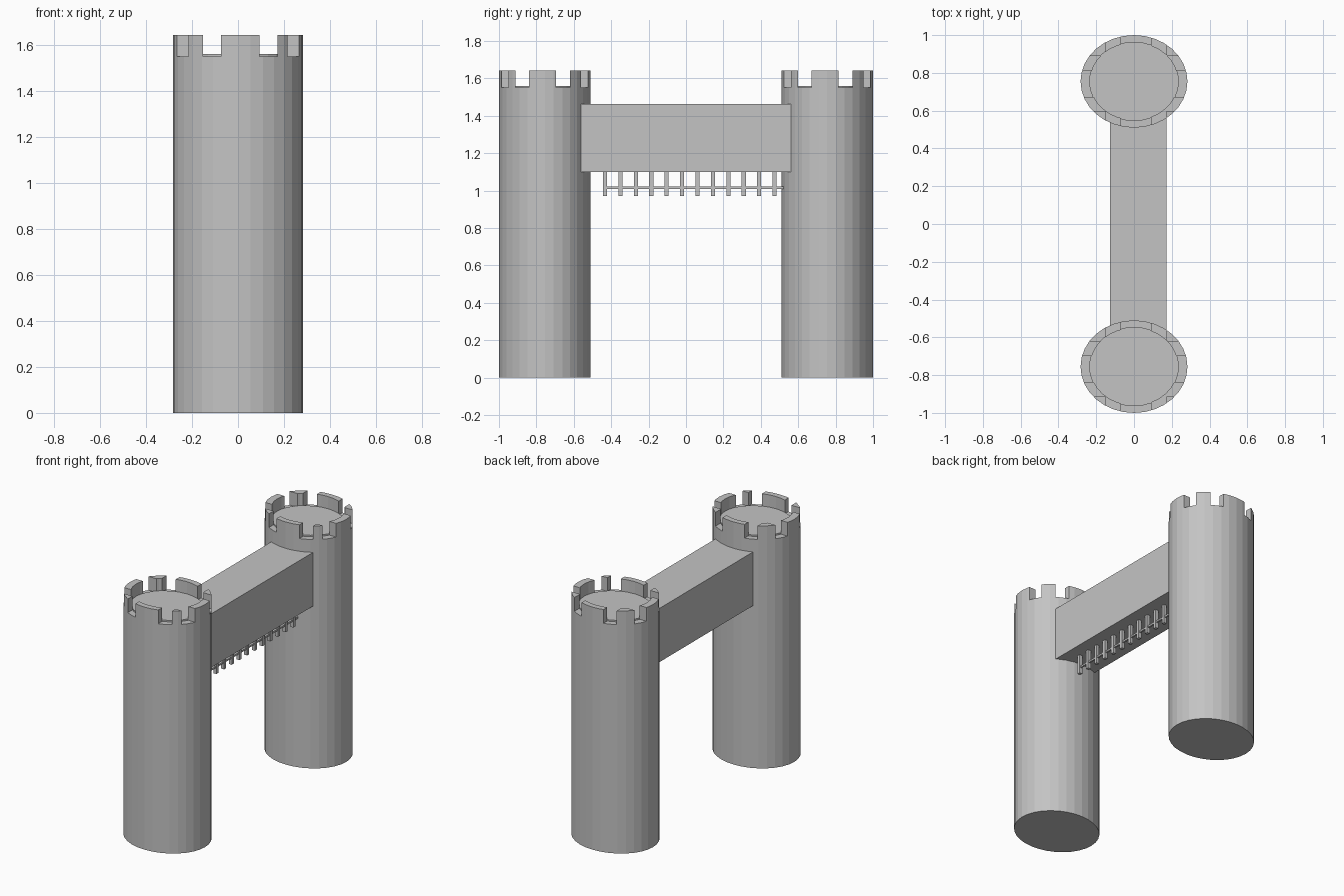
import bpy, bmesh, math
from mathutils import Matrix, Vector

if "Cube" in bpy.data.objects:
    bpy.data.objects.remove(bpy.data.objects["Cube"])

stone = bpy.data.materials.new("grey stone")
stone.diffuse_color = (0.55, 0.55, 0.55, 1)
stone.use_nodes = True
stone.node_tree.nodes["Principled BSDF"].inputs["Base Color"].default_value = stone.diffuse_color


def add_object(name, mesh, loc=(0, 0, 0)):
    ob = bpy.data.objects.new(name, mesh)
    ob.location = loc
    bpy.context.collection.objects.link(ob)
    if not mesh.materials:
        mesh.materials.append(stone)
    return ob


def box(name, x0, x1, y0, y1, z0, z1):
    bm = bmesh.new()
    m = Matrix.Translation(((x0 + x1) / 2, (y0 + y1) / 2, (z0 + z1) / 2)) @ \
        Matrix.Diagonal((x1 - x0, y1 - y0, z1 - z0, 1))
    bmesh.ops.create_cube(bm, size=1, matrix=m)
    me = bpy.data.meshes.new(name)
    bm.to_mesh(me)
    bm.free()
    return add_object(name, me)


def elliptic_cylinder(name, rx, ry, z0, z1, sides=32):
    bm = bmesh.new()
    m = Matrix.Translation((0, 0, (z0 + z1) / 2)) @ Matrix.Diagonal((rx, ry, z1 - z0, 1))
    bmesh.ops.create_cone(bm, cap_ends=True, segments=sides, radius1=1, radius2=1,
                          depth=1, matrix=m)
    me = bpy.data.meshes.new(name)
    bm.to_mesh(me)
    bm.free()
    return add_object(name, me)


# Tower with hollow crown, cut by four straight slots into battlements
TOP, SLOT, FLOOR = 1.643, 1.55, 1.56
source = elliptic_cylinder("tower_source", 0.283, 0.245, 0, TOP)
cutters = [elliptic_cylinder("cut_well", 0.235, 0.207, SLOT - 0.01, 2)]
for a, b in ((-0.152, -0.075), (0.093, 0.171)):
    cutters.append(box("cut_slot_x", a, b, -0.5, 0.5, SLOT, 2.1))
for a, b in ((-0.157, -0.084), (0.06, 0.134)):
    cutters.append(box("cut_slot_y", -0.5, 0.5, a, b, SLOT, 2.2))
for c in cutters:
    c.hide_render = True
    mod = source.modifiers.new("cut", 'BOOLEAN')
    mod.operation = 'DIFFERENCE'
    mod.solver = 'EXACT'
    mod.object = c
bpy.context.view_layer.update()
dg = bpy.context.evaluated_depsgraph_get()
tower_mesh = bpy.data.meshes.new_from_object(source.evaluated_get(dg))
for ob in cutters + [source]:
    bpy.data.objects.remove(ob)

# Floor disc inside each crown
disc = elliptic_cylinder("front_tower_floor", 0.235, 0.207, SLOT - 0.02, FLOOR)
disc.location.y = -0.755
add_object("back_tower_floor", disc.data, (0, 0.755, 0))
add_object("front_tower", tower_mesh, (0, -0.755, 0))
add_object("back_tower", tower_mesh, (0, 0.755, 0))

# Bridge between the towers
box("gatehouse_bridge", -0.127, 0.171, -0.561, 0.561, 1.10, 1.464)

# Portcullis: row of bars and a cross rod
GX = 0.08
for i in range(12):
    y = -0.433 + i * 0.0824
    box("portcullis_bar", GX - 0.011, GX + 0.011, y - 0.011, y + 0.011, 0.97, 1.11)
box("portcullis_rod", GX - 0.006, GX + 0.006, -0.435, 0.52, 1.009, 1.021)
